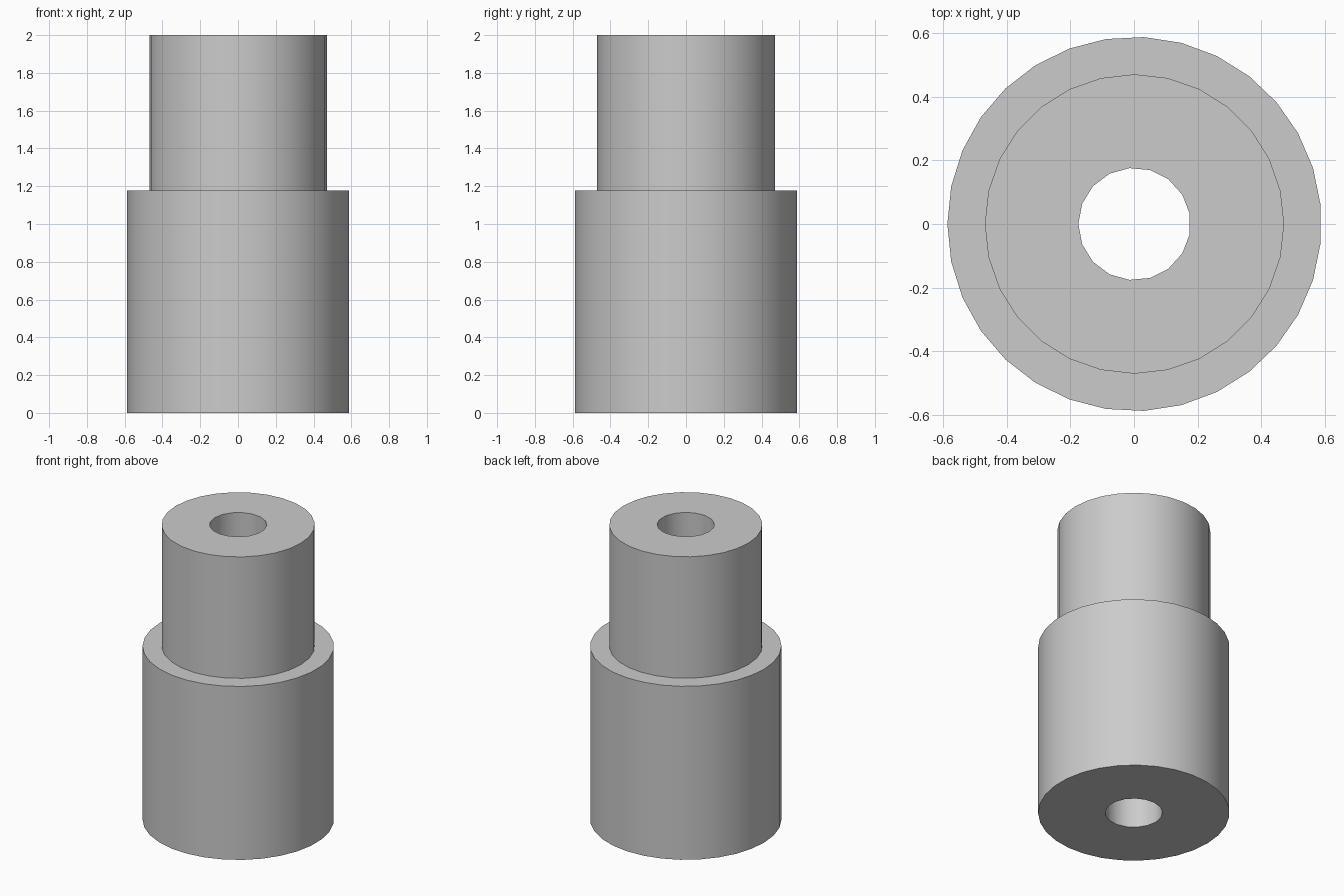
import bpy
import bmesh
import math

cube = bpy.data.objects.get("Cube")
if cube:
    bpy.data.objects.remove(cube, do_unlink=True)

UNIT = 2 / 34
BASE_R, NECK_R, BORE_R = 10 * UNIT, 8 * UNIT, 3 * UNIT
STEP_Z, TOP_Z = 20 * UNIT, 2.0
SHIFT_X = 0.0015  # evens out the odd-sided base

grey = bpy.data.materials.new("plain_grey")
grey.use_nodes = True
colour = (0.6, 0.6, 0.6, 1)
grey.diffuse_color = colour
grey.node_tree.nodes["Principled BSDF"].inputs["Base Color"].default_value = colour

bm = bmesh.new()


def loop(radius, sides, z):
    """Closed ring of edges with its first corner on -x."""
    verts = []
    for i in range(sides):
        a = math.pi + math.tau * i / sides
        verts.append(bm.verts.new((SHIFT_X + radius * math.cos(a), radius * math.sin(a), z)))
    edges = [bm.edges.new((verts[i], verts[(i + 1) % sides])) for i in range(sides)]
    return verts, edges


def wall(radius, sides, z0, z1):
    """Upright tube wall; returns its bottom and top edge rings."""
    low, low_edges = loop(radius, sides, z0)
    high, high_edges = loop(radius, sides, z1)
    for i in range(sides):
        j = (i + 1) % sides
        bm.faces.new((low[i], low[j], high[j], high[i]))
    return low_edges, high_edges


def annulus(outer, inner):
    """Flat ring face between two edge rings."""
    bmesh.ops.triangle_fill(bm, edges=outer + inner, use_beauty=True, normal=(0, 0, 1))


# Wide base, narrower neck and the bore through both
base_low, base_high = wall(BASE_R, 31, 0, STEP_Z)
neck_low, neck_high = wall(NECK_R, 28, STEP_Z, TOP_Z)
bore_low, bore_high = wall(BORE_R, 17, 0, TOP_Z)

# Underside, shoulder and top rim
annulus(base_low, bore_low)
annulus(base_high, neck_low)
annulus(neck_high, bore_high)

bmesh.ops.recalc_face_normals(bm, faces=bm.faces[:])
mesh = bpy.data.meshes.new("stepped_sleeve")
bm.to_mesh(mesh)
bm.free()
mesh.materials.append(grey)

sleeve = bpy.data.objects.new("stepped_sleeve", mesh)
bpy.context.collection.objects.link(sleeve)
bpy.ops.object.select_all(action="DESELECT")
sleeve.select_set(True)
bpy.context.view_layer.objects.active = sleeve
bpy.ops.object.shade_smooth_by_angle(angle=math.radians(30))
